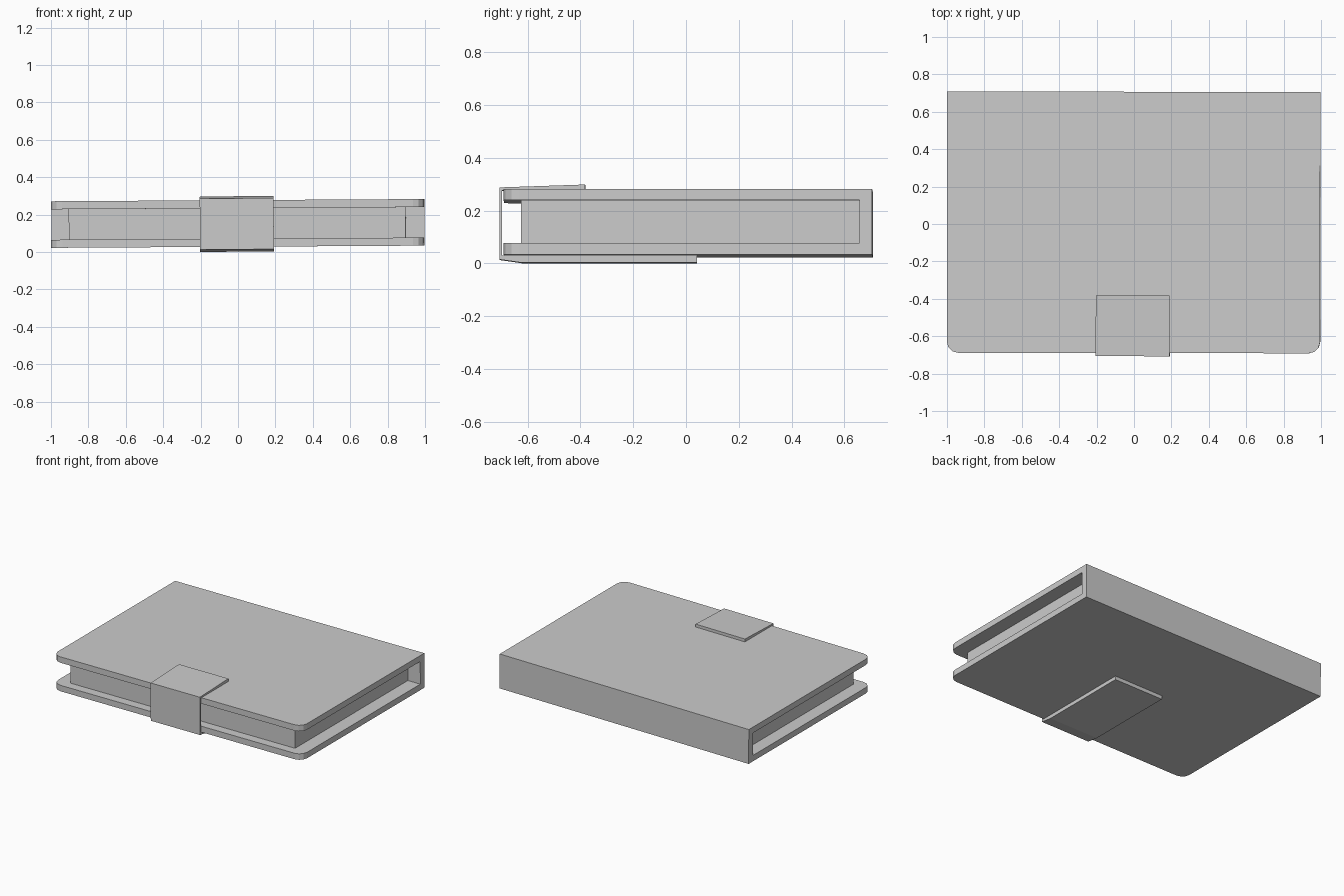
import bpy, bmesh

if "Cube" in bpy.data.objects:
    bpy.data.objects.remove(bpy.data.objects["Cube"])

TILT = (0, -0.006, -0.0015)  # the closed book lies very slightly tilted


def extrude_profile(name, profile, x0, x1, corner_y=None, radius=0.06):
    """Extrude a (y, z) outline along x; optionally round upright edges at corner_y."""
    bm = bmesh.new()
    face = bm.faces.new([bm.verts.new((x0, y, z)) for y, z in profile])
    ext = bmesh.ops.extrude_face_region(bm, geom=[face])
    moved = [g for g in ext["geom"] if isinstance(g, bmesh.types.BMVert)]
    bmesh.ops.translate(bm, verts=moved, vec=(x1 - x0, 0, 0))
    bmesh.ops.recalc_face_normals(bm, faces=bm.faces)
    if corner_y is not None:
        corners = [e for e in bm.edges
                   if all(abs(v.co.y - corner_y) < 1e-4 for v in e.verts)
                   and abs(e.verts[0].co.x - e.verts[1].co.x) < 1e-4]
        bmesh.ops.bevel(bm, geom=corners, offset=radius, segments=3,
                        profile=0.5, affect='EDGES')
    mesh = bpy.data.meshes.new(name)
    bm.to_mesh(mesh)
    bm.free()
    obj = bpy.data.objects.new(name, mesh)
    obj.rotation_euler = TILT
    bpy.context.collection.objects.link(obj)
    return obj


# Cover: C-shaped wrap of bottom board, spine and top board
extrude_profile("cover", [
    (-0.69, 0.028), (0.707, 0.028), (0.707, 0.277), (-0.69, 0.277),
    (-0.69, 0.234), (0.66, 0.234), (0.66, 0.071), (-0.69, 0.071),
], -0.998, 0.997, corner_y=-0.69)

# Page block held between the boards
extrude_profile("page_block", [
    (-0.625, 0.071), (0.66, 0.071), (0.66, 0.234), (-0.625, 0.234),
], -0.903, 0.897)

# Closing strap: from beneath, round the front and over the top
extrude_profile("strap", [
    (0.042, 0.029), (0.042, 0.0015), (-0.62, 0.0015), (-0.707, 0.014),
    (-0.707, 0.287), (-0.382, 0.298), (-0.382, 0.276),
    (-0.697, 0.276), (-0.697, 0.029),
], -0.202, 0.193)
